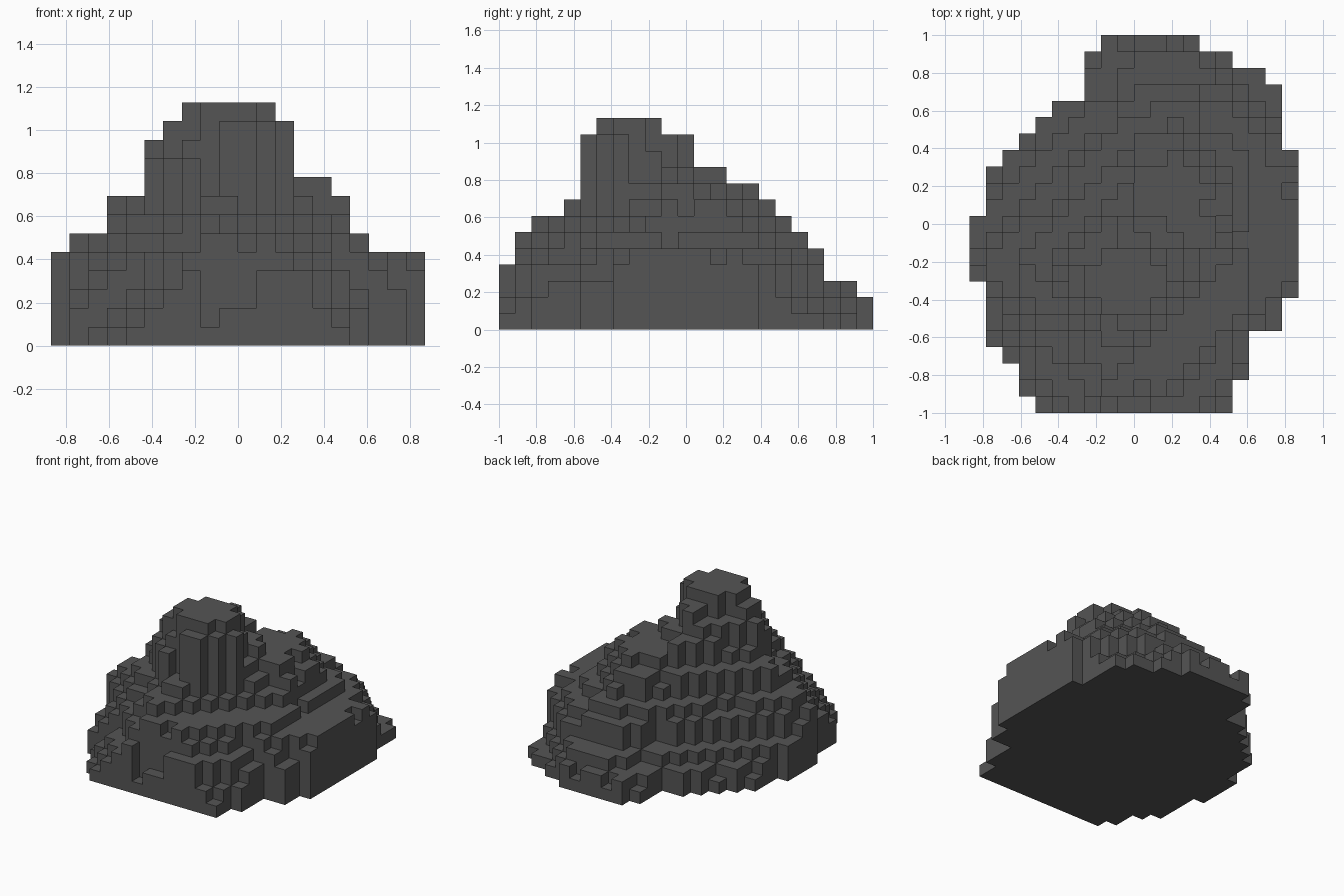
import bpy, bmesh, random

random.seed(7)
if "Cube" in bpy.data.objects:
    bpy.data.objects.remove(bpy.data.objects["Cube"], do_unlink=True)

NX, NY = 20, 23          # footprint in blocks
S = 2.0 / NY             # block size

# Footprint: first and last+1 column of each row, front to back
ROW_START = [4, 3, 3, 2, 1, 1, 1, 1, 0, 0, 0, 0, 1, 1, 1, 2, 3, 4, 5, 7, 7, 7, 8]
ROW_END = [16, 16, 17, 17, 17, 19, 19] + [20] * 9 + [19] * 4 + [18, 16, 14]

# Layers from the ground up: x0, x1, y0, y1 and the corner cuts
# (front -x, front +x, back +x, back -x), all in blocks
LAYERS = [
    (0, 20, 0, 23, 0, 0, 0, 0),
    (0, 20, 0, 23, 5, 5, 6, 8),
    (0, 20, 0, 22, 6, 6, 6, 10),
    (0, 20, 0, 20, 7, 6, 4, 10),
    (0, 20, 1, 20, 7, 7, 5, 10),
    (1, 17, 1, 19, 7, 5, 3, 9),
    (3, 16, 2, 18, 5, 7, 3, 8),
    (3, 16, 3, 17, 6, 7, 3, 7),
    (4, 15, 4, 16, 5, 6, 2, 7),
    (5, 13, 5, 14, 2, 2, 3, 4),
    (5, 13, 5, 13, 3, 2, 4, 4),
    (6, 13, 5, 12, 2, 2, 3, 3),
    (7, 12, 6, 10, 1, 1, 1, 1),
]


def in_layer(i, j, layer):
    """True when the block lies in the cut rectangle and the footprint."""
    x0, x1, y0, y1, a, b, c, d = layer
    if not (x0 <= i < x1 and y0 <= j < y1 and ROW_START[j] <= i < ROW_END[j]):
        return False
    w, e, s, n = i - x0, x1 - 1 - i, j - y0, y1 - 1 - j
    return w + s >= a and e + s >= b and e + n >= c and w + n >= d


# Column heights, with some rim blocks chipped off each layer
height = {}
SIDES = [(1, 0), (-1, 0), (0, 1), (0, -1)]
for k, layer in enumerate(LAYERS):
    cells = {(i, j) for i in range(NX) for j in range(NY) if in_layer(i, j, layer)}
    for i, j in sorted(cells):
        rim = any((i + di, j + dj) not in cells for di, dj in SIDES)
        if rim and 0 < k < 12 and random.random() < 0.22:
            continue
        height[i, j] = k + 1

# Rock skin: tops, undersides and exposed block sides
bm = bmesh.new()
verts = {}


def vert(x, y, z):
    key = (x, y, z)
    if key not in verts:
        verts[key] = bm.verts.new(((x - NX / 2) * S, (y - NY / 2) * S, z * S))
    return verts[key]


def quad(*corners):
    bm.faces.new([vert(*c) for c in corners])


for (i, j), h in height.items():
    a, b, c, d = (i, j), (i + 1, j), (i + 1, j + 1), (i, j + 1)
    quad(*[(*p, h) for p in (a, b, c, d)])
    quad(*[(*p, 0) for p in (d, c, b, a)])
    for (di, dj), p, q in (((0, -1), a, b), ((1, 0), b, c), ((0, 1), c, d), ((-1, 0), d, a)):
        for z in range(height.get((i + di, j + dj), 0), h):
            quad((*p, z), (*q, z), (*q, z + 1), (*p, z + 1))

mesh = bpy.data.meshes.new("rock_mound")
bm.to_mesh(mesh)
bm.free()
rock = bpy.data.objects.new("rock_mound", mesh)
bpy.context.collection.objects.link(rock)

# Dark grey stone
stone = bpy.data.materials.new("dark_grey_stone")
stone.use_nodes = True
grey = (0.09, 0.09, 0.09, 1.0)
stone.diffuse_color = grey
stone.node_tree.nodes["Principled BSDF"].inputs["Base Color"].default_value = grey
mesh.materials.append(stone)
